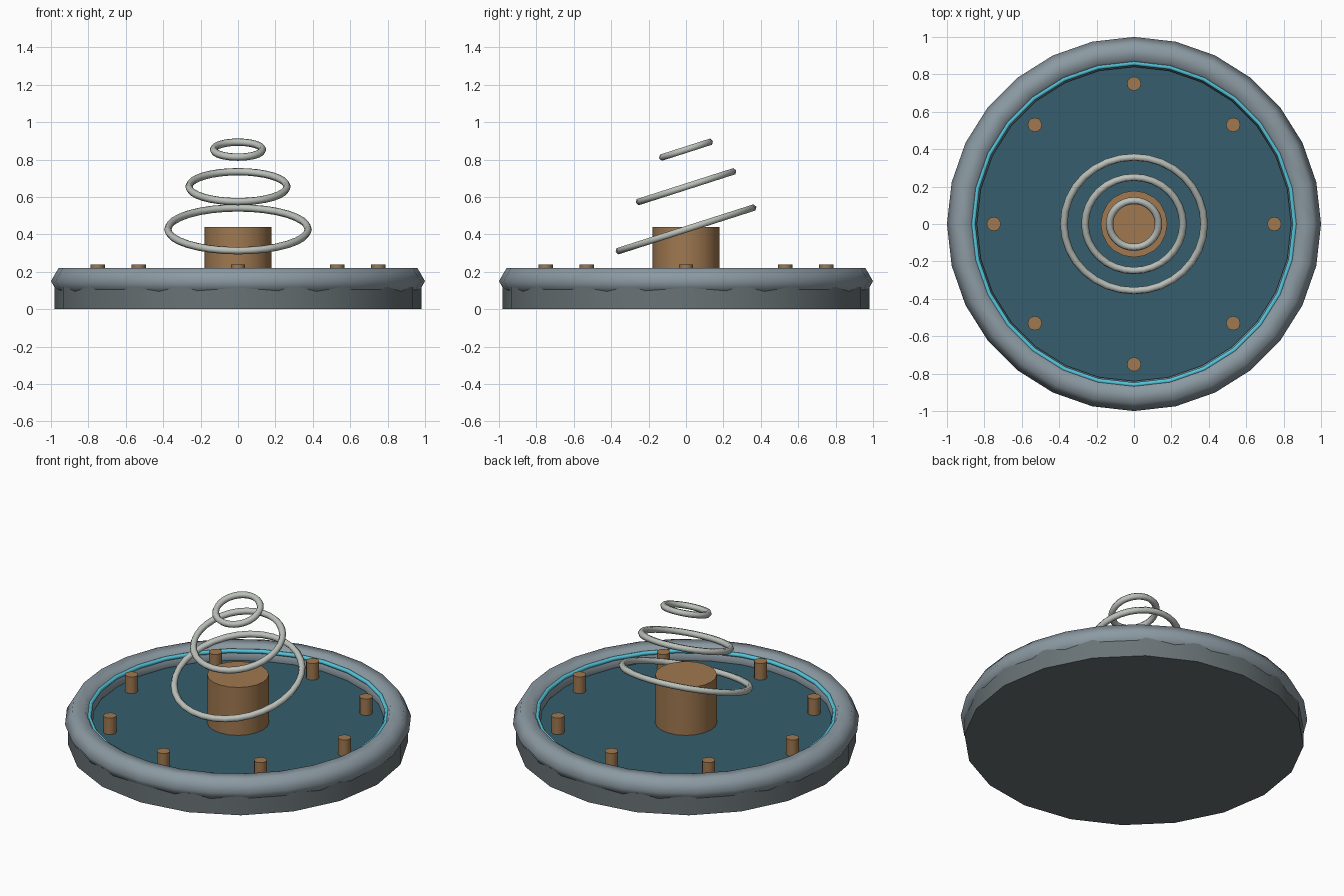
import bpy
from math import radians, sin, cos, pi

if "Cube" in bpy.data.objects:
    bpy.data.objects.remove(bpy.data.objects["Cube"])


def material(name, rgb):
    m = bpy.data.materials.new(name)
    m.diffuse_color = (*rgb, 1)
    m.use_nodes = True
    m.node_tree.nodes["Principled BSDF"].inputs["Base Color"].default_value = m.diffuse_color
    return m


STEEL = material("blue_grey", (0.26, 0.32, 0.36))
DARK = material("dark_grey", (0.14, 0.17, 0.18))
TEAL = material("teal", (0.035, 0.11, 0.15))
CYAN = material("cyan", (0.09, 0.55, 0.70))
COPPER = material("copper", (0.35, 0.19, 0.08))
PALE = material("pale_metal", (0.50, 0.53, 0.49))


def finish(name, mat, angle=40):
    ob = bpy.context.object
    ob.name = name
    ob.data.materials.append(mat)
    bpy.ops.object.shade_smooth_by_angle(angle=radians(angle))
    return ob


def cylinder(name, mat, r, z0, z1, sides, x=0, y=0, angle=40):
    bpy.ops.mesh.primitive_cylinder_add(vertices=sides, radius=r, depth=z1 - z0,
                                        location=(x, y, (z0 + z1) / 2))
    return finish(name, mat, angle)


def torus(name, mat, major, minor, z, segs, sides, tilt=0):
    bpy.ops.mesh.primitive_torus_add(major_radius=major, minor_radius=minor,
                                     major_segments=segs, minor_segments=sides,
                                     location=(0, 0, z), rotation=(tilt, 0, 0))
    return finish(name, mat, 65)


# Base drum, raised rim, recessed plate and glowing trim
cylinder("base_drum", DARK, 0.98, 0, 0.12, 20)
torus("rim", STEEL, 0.92, 0.08, 0.15, 28, 6)
cylinder("recessed_plate", TEAL, 0.87, 0.06, 0.135, 28)
torus("rim_trim", CYAN, 0.86, 0.013, 0.19, 28, 6)

# Central post
cylinder("centre_post", COPPER, 0.178, 0.10, 0.44, 20)

# Circle of small studs
for i in range(8):
    a = i * pi / 4
    cylinder(f"stud_{i + 1}", COPPER, 0.038, 0.11, 0.24, 12, 0.75 * cos(a), 0.75 * sin(a))

# Tilted floating rings, shrinking upward
for i, (r, z) in enumerate([(0.375, 0.427), (0.262, 0.655), (0.131, 0.853)]):
    torus(f"floating_ring_{i + 1}", PALE, r, 0.02, z, 32, 6, 0.31)
